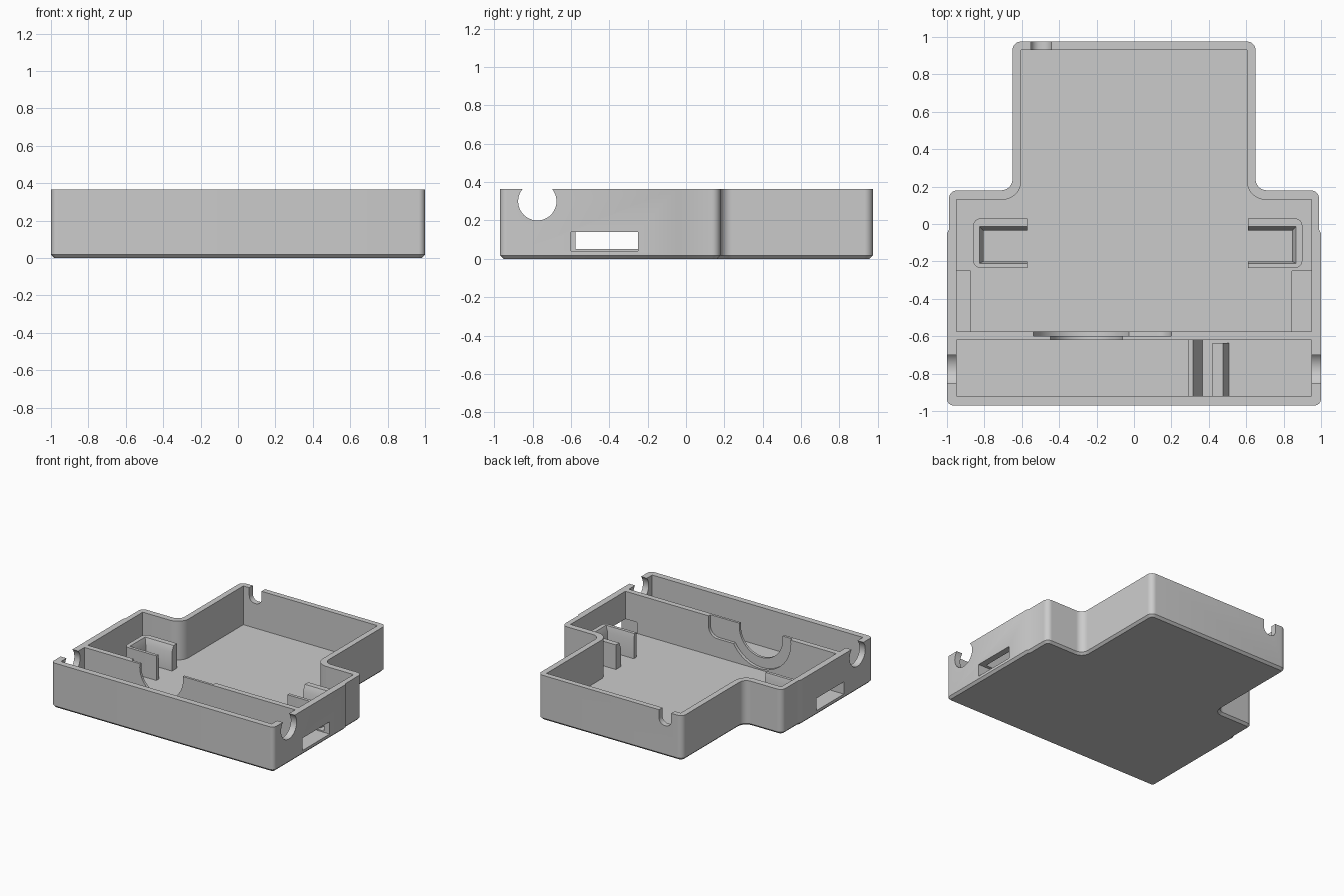
import bpy, bmesh, math
from mathutils import Vector

cube = bpy.data.objects.get("Cube")
if cube:
    bpy.data.objects.remove(cube)

grey = bpy.data.materials.new("plain grey")
grey.use_nodes = True
colour = (0.6, 0.6, 0.6, 1)
grey.diffuse_color = colour
grey.node_tree.nodes["Principled BSDF"].inputs["Base Color"].default_value = colour

TOP, FLOOR = 0.365, 0.05
ABOVE = TOP + 0.1


def rounded(corners, steps=8):
    """Outline from (x, y, radius) corners, each rounded by an arc."""
    out = []
    for i, (x, y, r) in enumerate(corners):
        p = Vector((x, y))
        if r == 0:
            out.append(p)
            continue
        a = (Vector(corners[i - 1][:2]) - p).normalized()
        b = (Vector(corners[(i + 1) % len(corners)][:2]) - p).normalized()
        half = a.angle(b) / 2
        centre = p + (a + b).normalized() * r / math.sin(half)
        start = p + a * r / math.tan(half) - centre
        end = p + b * r / math.tan(half) - centre
        sweep = start.angle(end)
        for k in range(steps + 1):
            t = k / steps
            spoke = start * math.sin((1 - t) * sweep) + end * math.sin(t * sweep)
            out.append(centre + spoke / math.sin(sweep))
    return out


def mirrored(right_half):
    return right_half + [(-x, y, r) for x, y, r in reversed(right_half)]


def prism(name, outline, low, high, axis="z", chamfer=0):
    """Extrude an outline along z, or an (x, z) outline along y, or (y, z) along x."""
    place = {"z": lambda u, v, w: (u, v, w),
             "y": lambda u, v, w: (u, w, v),
             "x": lambda u, v, w: (w, u, v)}[axis]
    bm = bmesh.new()
    base = [bm.verts.new(place(p[0], p[1], low)) for p in outline]
    tip = [bm.verts.new(place(p[0], p[1], high)) for p in outline]
    bottom = bm.faces.new(base)
    bm.faces.new(tip)
    n = len(base)
    for i in range(n):
        j = (i + 1) % n
        bm.faces.new((base[i], base[j], tip[j], tip[i]))
    bmesh.ops.recalc_face_normals(bm, faces=bm.faces)
    if chamfer:
        bmesh.ops.bevel(bm, geom=list(bottom.edges), offset=chamfer, segments=1,
                        affect="EDGES", profile=0.5)
    mesh = bpy.data.meshes.new(name)
    bm.to_mesh(mesh)
    bm.free()
    mesh.materials.append(grey)
    obj = bpy.data.objects.new(name, mesh)
    bpy.context.collection.objects.link(obj)
    return obj


def box(name, x0, x1, y0, y1, z0, z1):
    return prism(name, [(x0, y0), (x1, y0), (x1, y1), (x0, y1)], z0, z1)


def disc(u, v, r, steps=48):
    turn = 2 * math.pi / steps
    return [(u + r * math.cos(i * turn), v + r * math.sin(i * turn)) for i in range(steps)]


def cut(target, cutter):
    cutter.hide_render = True
    mod = target.modifiers.new("cut", "BOOLEAN")
    mod.operation, mod.solver, mod.object = "DIFFERENCE", "EXACT", cutter
    bpy.context.view_layer.objects.active = target
    bpy.ops.object.modifier_apply(modifier=mod.name)
    bpy.data.objects.remove(cutter)


# Tray body: T-shaped block with a chamfered base
shell = prism("tray_shell", rounded(mirrored([
    (1, -0.97, 0.035), (1, -0.05, 0), (0.99, -0.03, 0), (0.99, 0.18, 0.045),
    (0.65, 0.18, 0.06), (0.65, 0.975, 0.045)])), 0, TOP, chamfer=0.018)

# Main cavity and front channel, leaving the partition between them
cut(shell, prism("main_cavity", rounded(mirrored([
    (0.948, -0.575, 0), (0.948, 0.13, 0), (0.603, 0.13, 0.1), (0.603, 0.93, 0)])),
    FLOOR, ABOVE))
cut(shell, box("front_channel", -0.948, 0.948, -0.92, -0.62, FLOOR, ABOVE))

# Cable holes through both ends of the channel
cut(shell, prism("cable_hole", disc(-0.775, 0.3, 0.1), -1.1, 1.1, "x"))

# Side slots with shallow floor pockets
for x0, x1 in ((-1.1, -0.875), (0.845, 1.1)):
    cut(shell, box("side_slot", x0, x1, -0.6, -0.25, 0.04, 0.14))

# Round seat in the partition: wide step behind, smaller opening through
cut(shell, prism("seat_step", disc(-0.265, 0.335, 0.275), -0.6, -0.5, "y"))
cut(shell, prism("seat_opening", disc(-0.255, 0.335, 0.195), -0.7, -0.5, "y"))
cut(shell, prism("seat_shelf", rounded([
    (-0.2, ABOVE, 0), (-0.2, 0.2, 0), (0.2, 0.2, 0.08), (0.2, ABOVE, 0)]),
    -0.6, -0.5, "y"))

# Rounded cable notch in the rear wall
cut(shell, prism("rear_notch", rounded([
    (-0.55, ABOVE, 0), (-0.55, 0.25, 0.05), (-0.44, 0.25, 0.05), (-0.44, ABOVE, 0)]),
    0.9, 1.1, "y"))

# U-shaped holders, open toward the middle, with a bevelled inner lip
parts = [shell]
for side, name in ((1, "left_holder"), (-1, "right_holder")):
    def px(x):
        return side * x + 0.02
    holder = prism(name, rounded([
        (px(0.59), -0.235, 0), (px(0.88), -0.235, 0.04),
        (px(0.88), 0.03, 0.04), (px(0.59), 0.03, 0)]), FLOOR - 0.005, 0.25)
    gap = sorted((px(0.5), px(0.825)))
    cut(holder, box("holder_gap", *gap, -0.2, -0.035, 0, ABOVE))
    flare = box("holder_flare", *gap, -0.2, -0.035, 0.2, 0.26)
    for v in flare.data.vertices:
        if v.co.z > 0.25:
            v.co.y += 0.025 if v.co.y > -0.1 else -0.012
            if abs(v.co.x - px(0.825)) < 0.01:
                v.co.x += side * 0.025
    cut(holder, flare)
    parts.append(holder)

# Two sloped ridges across the front channel
low, high = FLOOR - 0.005, 0.15
parts.append(prism("channel_ridge_a", [
    (0.29, low), (0.37, low), (0.315, high), (0.29, high)], -0.92, -0.62, "y"))
parts.append(prism("channel_ridge_b", [
    (0.42, low), (0.51, low), (0.475, high), (0.42, high)], -0.92, -0.635, "y"))

# Smooth the rounded corners and keep the edges crisp
bpy.ops.object.select_all(action="DESELECT")
for obj in parts:
    obj.select_set(True)
bpy.context.view_layer.objects.active = shell
bpy.ops.object.shade_smooth_by_angle(angle=math.radians(30))
